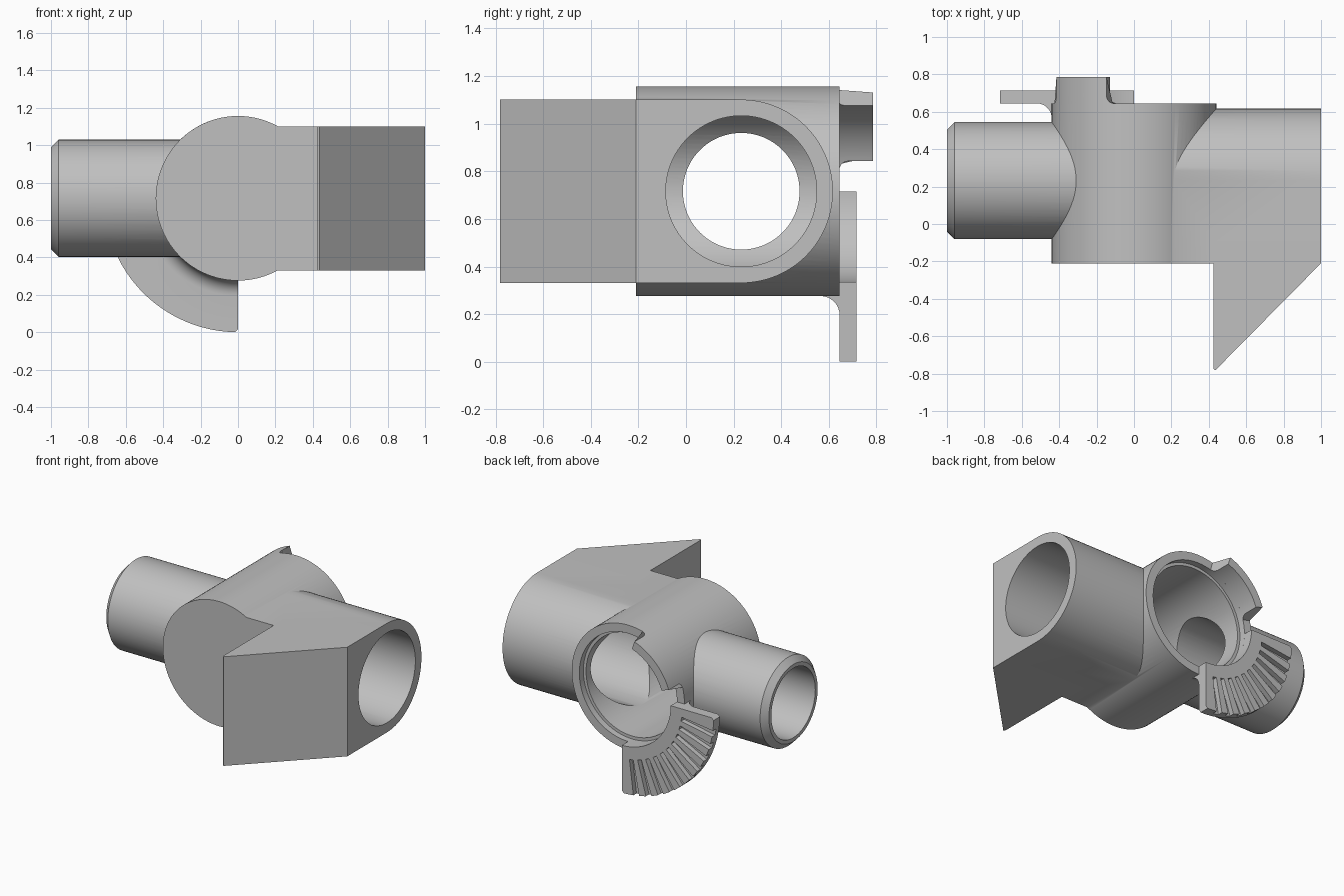
import bpy
import bmesh
from math import cos, sin, pi, radians

AXIS_Z = 0.716   # height of every bore axis
PIPE_Y = 0.232   # depth of the side-to-side pipe axis

if "Cube" in bpy.data.objects:
    bpy.data.objects.remove(bpy.data.objects["Cube"])

grey = bpy.data.materials.new("plain grey")
grey.use_nodes = True
grey.diffuse_color = (0.53, 0.53, 0.53, 1)
grey.node_tree.nodes["Principled BSDF"].inputs["Base Color"].default_value = (0.53, 0.53, 0.53, 1)


def finish(name, bm):
    """Turn a bmesh into a named object."""
    bmesh.ops.recalc_face_normals(bm, faces=bm.faces[:])
    mesh = bpy.data.meshes.new(name)
    bm.to_mesh(mesh)
    bm.free()
    mesh.materials.append(grey)
    ob = bpy.data.objects.new(name, mesh)
    bpy.context.collection.objects.link(ob)
    return ob


def bridge(bm, rings, closed):
    """Skin a list of vertex rings and cap both ends."""
    for a, b in zip(rings, rings[1:]):
        for i in range(len(a)):
            j = (i + 1) % len(a)
            bm.faces.new((a[i], a[j], b[j], b[i]))
    if closed:
        bm.faces.new(rings[0])
        bm.faces.new(rings[-1])


def lathe(name, profile, axis, sides=96):
    """Solid of (position, radius) steps along the x or y axis."""
    bm = bmesh.new()
    rings = []
    for t, r in profile:
        ring = []
        for i in range(sides):
            u, v = r * cos(2 * pi * i / sides), r * sin(2 * pi * i / sides)
            co = (t, PIPE_Y + u, AXIS_Z + v) if axis == "x" else (u, t, AXIS_Z + v)
            ring.append(bm.verts.new(co))
        rings.append(ring)
    bridge(bm, rings, True)
    return finish(name, bm)


def sweep_arc(bm, profile, start, end, steps):
    """Sweep (radius, y, flare degrees) points round the barrel axis."""
    rings = []
    for k in range(steps + 1):
        ring = []
        for r, y, flare in profile:
            a0, a1 = start - flare, end + flare
            a = radians(a0 + (a1 - a0) * k / steps)
            ring.append(bm.verts.new((r * cos(a), y, AXIS_Z + r * sin(a))))
        rings.append(ring)
    bridge(bm, rings, True)


def prism(name, outline, offset):
    """Extrude a closed outline by an offset."""
    bm = bmesh.new()
    rings = [[bm.verts.new([c + k * o for c, o in zip(p, offset)]) for p in outline] for k in (0, 1)]
    bridge(bm, rings, True)
    return finish(name, bm)


def combine(target, other, operation):
    """Apply a boolean and discard the other object."""
    mod = target.modifiers.new(operation, "BOOLEAN")
    mod.operation = operation
    mod.solver = "EXACT"
    mod.object = other
    bpy.context.view_layer.objects.active = target
    bpy.ops.object.modifier_apply(modifier=mod.name)
    bpy.data.objects.remove(other)


# Main barrel, closed at the front
body = lathe("connector_body", [(-0.21, 0.44), (0.645, 0.44)], "y")

# Chamfered pipe on one side
pipe = lathe("side_pipe", [(-1, 0.272), (-0.96, 0.313), (0, 0.313)], "x")

# Socket with a round back and a flat front
socket_outline = [(0, -0.21, AXIS_Z - 0.385)]
for i in range(49):
    a = -pi / 2 + pi * i / 48
    socket_outline.append((0, PIPE_Y + 0.385 * cos(a), AXIS_Z + 0.385 * sin(a)))
socket_outline.append((0, -0.21, AXIS_Z + 0.385))
socket = prism("socket", socket_outline, (1, 0, 0))

# Wedge in front of the socket
wedge_xy = [(0.425, -0.1), (0.425, -0.775), (0.435, -0.782), (1, -0.21), (1, -0.1)]
wedge = prism("wedge", [(x, y, AXIS_Z - 0.385) for x, y in wedge_xy], (0, 0, 0.77))

for part in (pipe, socket, wedge):
    combine(body, part, "UNION")

# Hollow out the barrel, the pipe and the socket
bores = [
    lathe("barrel_bore", [(-0.15, 0.36), (0.6, 0.36), (0.6, 0.381), (0.7, 0.381)], "y"),
    lathe("pipe_bore", [(-1.1, 0.245), (0, 0.245)], "x"),
    lathe("socket_bore", [(0, 0.317), (1.1, 0.317)], "x"),
]
for bore in bores:
    combine(body, bore, "DIFFERENCE")

# Quarter dial with a fillet running down to the barrel
dial_profile = [(0.381, 0.645, 0), (0.381, 0.715, 0), (0.7, 0.715, 0), (0.716, 0.715, -1.2),
                (0.716, 0.645, -1.2), (0.7, 0.645, 0)]
for i in range(9):
    a = pi / 2 + pi / 2 * i / 8
    dial_profile.append((0.52 + 0.08 * cos(a), 0.565 + 0.08 * sin(a), 0))
dial_profile += [(0.43, 0.565, 0), (0.43, 0.645, 0)]
bm = bmesh.new()
sweep_arc(bm, dial_profile, 180, 270, 40)
dial = finish("grooved_dial", bm)

# Radial grip grooves in the dial
bm = bmesh.new()
for i in range(10):
    mid = 189 + 8 * i
    sweep_arc(bm, [(0.47, 0.68, 0), (0.75, 0.68, 0), (0.75, 0.74, 0), (0.47, 0.74, 0)],
              mid - 1.8, mid + 1.8, 2)
combine(dial, finish("grooves", bm), "DIFFERENCE")

# Curved locking tab on the rim, flared at its foot
foot = [(0.645, 4.5), (0.652, 2.2), (0.663, 0.8), (0.68, 0), (0.785, 0)]
tab_profile = [(0.381, y, f) for y, f in foot] + [(0.44, y, f) for y, f in reversed(foot)]
bm = bmesh.new()
sweep_arc(bm, tab_profile, 109.5, 160.5, 24)
tab = finish("locking_tab", bm)

# Smooth the round surfaces, keep the edges sharp
bpy.ops.object.select_all(action="DESELECT")
for ob in (body, dial, tab):
    ob.select_set(True)
bpy.context.view_layer.objects.active = body
bpy.ops.object.shade_smooth_by_angle(angle=radians(30))
